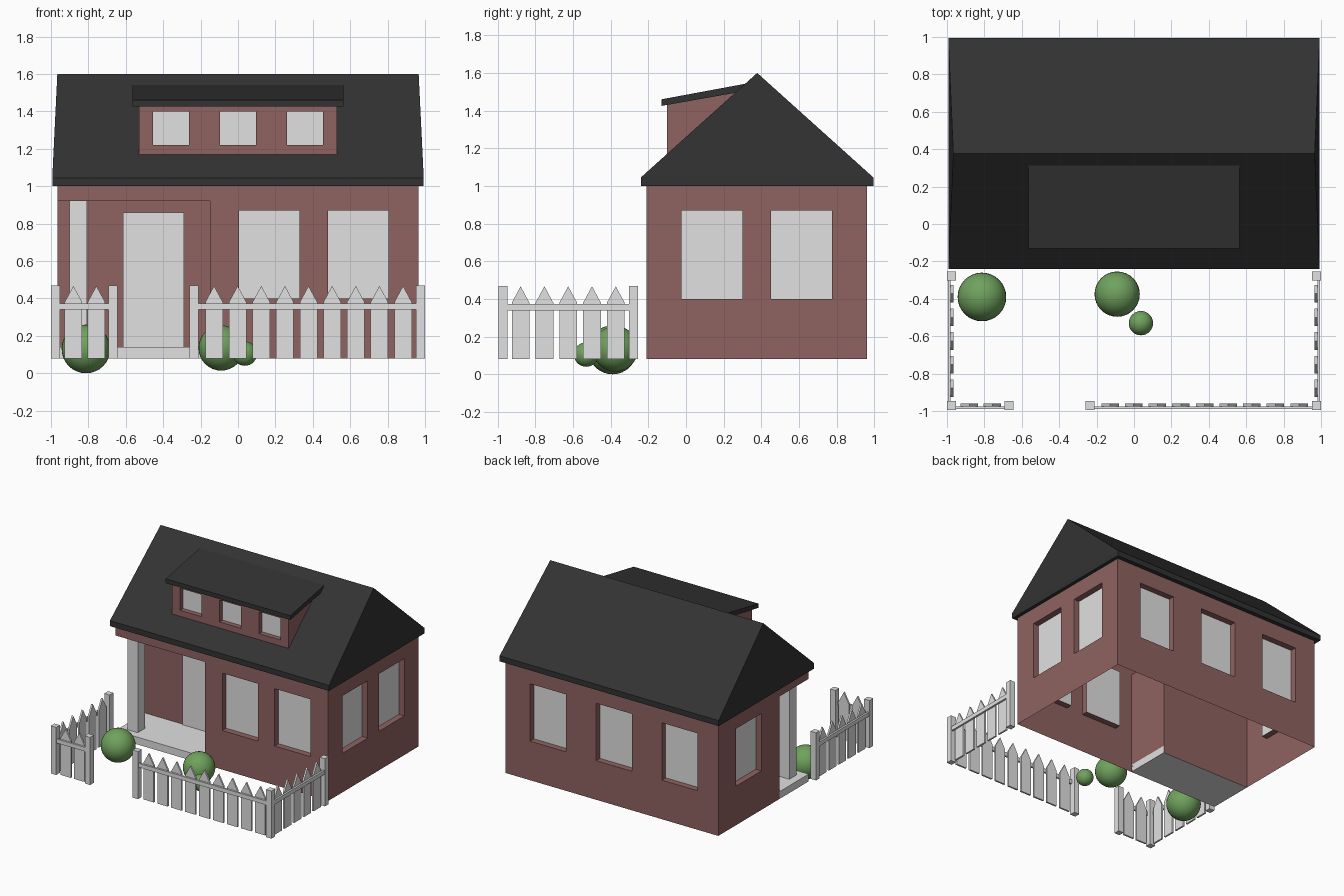
import bpy, bmesh, math
from mathutils import Vector

if "Cube" in bpy.data.objects:
    bpy.data.objects.remove(bpy.data.objects["Cube"])


def material(name, rgb):
    m = bpy.data.materials.new(name)
    m.diffuse_color = (*rgb, 1)
    m.use_nodes = True
    m.node_tree.nodes["Principled BSDF"].inputs["Base Color"].default_value = m.diffuse_color
    return m


BRICK = material("brick red", (0.275, 0.125, 0.120))
WHITE = material("off white", (0.75, 0.75, 0.75))
ROOF = material("roof charcoal", (0.032, 0.032, 0.032))
GREEN = material("bush green", (0.16, 0.36, 0.11))


def finish(name, bm, *mats, fix=True):
    bmesh.ops.remove_doubles(bm, verts=bm.verts, dist=1e-4)
    if fix:
        bmesh.ops.recalc_face_normals(bm, faces=bm.faces)
    me = bpy.data.meshes.new(name)
    bm.to_mesh(me)
    bm.free()
    for m in mats:
        me.materials.append(m)
    ob = bpy.data.objects.new(name, me)
    bpy.context.collection.objects.link(ob)
    return ob


def face(bm, pts, mat=0):
    f = bm.faces.new([bm.verts.new(p) for p in pts])
    f.material_index = mat


def prism(bm, pts, offset):
    """Closed solid: polygon swept along an offset vector."""
    a = [Vector(p) for p in pts]
    b = [p + Vector(offset) for p in a]
    face(bm, a[::-1])
    face(bm, b)
    for i in range(len(a)):
        j = (i + 1) % len(a)
        face(bm, [a[i], a[j], b[j], b[i]])


def box(bm, x0, x1, y0, y1, z0, z1):
    prism(bm, [(x0, y0, z0), (x1, y0, z0), (x1, y1, z0), (x0, y1, z0)], (0, 0, z1 - z0))


def wall(bm, start, end, z0, z1, wins=(), wz=(0.40, 0.87), depth=0.05):
    """Wall facing right of start->end, with recessed panes given along its run."""
    s = Vector((*start, 0))
    u = Vector((*end, 0)) - s
    length = u.length
    u.normalize()
    n = u.cross(Vector((0, 0, 1)))
    P = lambda a, z, d=0: s + u * a - n * d + Vector((0, 0, z))
    us = sorted([0, length] + [v for w in wins for v in w])
    zs = [z0, *wz, z1] if wins else [z0, z1]
    for i in range(len(us) - 1):
        for j in range(len(zs) - 1):
            a, b, c, d = us[i], us[i + 1], zs[j], zs[j + 1]
            ring = [(a, c), (b, c), (b, d), (a, d)]
            if i % 2 and j == 1:
                face(bm, [P(*r, depth) for r in ring], 1)
                for k in range(4):
                    p, q = ring[k], ring[(k + 1) % 4]
                    face(bm, [P(*p), P(*q), P(*q, depth), P(*p, depth)])
            else:
                face(bm, [P(*r) for r in ring])


# House walls with recessed windows, open below
X, Y0, Y1, Z0, Z1 = 0.965, -0.21, 0.96, 0.08, 1.0
PX, PY, PZ = -0.15, 0.17, 0.92           # porch recess limits
W = 0.325
bm = bmesh.new()
wall(bm, (PX, Y0), (X, Y0), Z0, Z1, [(c - PX, c - PX + W) for c in (0.005, 0.48)])
wall(bm, (X, Y0), (X, Y1), Z0, Z1, [(c - Y0, c - Y0 + W) for c in (-0.025, 0.45)])
wall(bm, (X, Y1), (-X, Y1), Z0, Z1, [(X - c - W / 2, X - c + W / 2) for c in (0.58, -0.02, -0.615)])
wall(bm, (-X, Y1), (-X, PY), Z0, PZ, [(0.232, 0.232 + W)])
wall(bm, (-X, PY), (PX, PY), Z0, PZ)
wall(bm, (PX, PY), (PX, Y0), Z0, PZ)
wall(bm, (-X, Y1), (-X, Y0), PZ, Z1)
wall(bm, (-X, Y0), (PX, Y0), PZ, Z1)
face(bm, [(-X, Y0, PZ), (-X, PY, PZ), (PX, PY, PZ), (PX, Y0, PZ)])
finish("house_walls", bm, BRICK, WHITE, fix=False)

# Porch floor, column and door
bm = bmesh.new()
box(bm, -X, PX, Y0, PY, 0.08, 0.14)
finish("porch_floor", bm, WHITE)
bm = bmesh.new()
box(bm, -0.90, -0.807, -0.145, -0.052, 0.14, PZ)
finish("porch_column", bm, WHITE)
bm = bmesh.new()
box(bm, -0.615, -0.288, PY - 0.009, PY - 0.001, 0.14, 0.86)
finish("front_door", bm, WHITE)

# Main roof: eave slab rising to a ridge with slightly leaning gables
bm = bmesh.new()
E, R, ya, yb, ym = 0.993, 0.966, -0.24, 0.995, 0.378
box(bm, -E, E, ya, yb, 1.0, 1.045)
bm.faces.ensure_lookup_table()
bmesh.ops.delete(bm, geom=[f for f in bm.faces if f.calc_center_median().z > 1.044], context='FACES')
l, r, z = (-R, ym, 1.6), (R, ym, 1.6), 1.045
face(bm, [(-E, ya, z), (E, ya, z), r, l])
face(bm, [(E, yb, z), (-E, yb, z), l, r])
face(bm, [(E, ya, z), (E, yb, z), r])
face(bm, [(-E, yb, z), (-E, ya, z), l])
finish("main_roof", bm, ROOF)

# Dormer walls with three windows
bm = bmesh.new()
D, DY = 0.528, -0.10
wall(bm, (-D, DY), (D, DY), 1.165, 1.435, [(D + c - 0.097, D + c + 0.097) for c in (-0.358, 0, 0.358)],
     (1.22, 1.40), 0.04)
side = [(DY, 1.165), (0.27, 1.498), (DY, 1.435)]
face(bm, [(D, *p) for p in side])
face(bm, [(-D, *p) for p in side[::-1]])
finish("dormer_walls", bm, BRICK, WHITE, fix=False)

# Dormer roof slab
bm = bmesh.new()
prism(bm, [(-0.565, *p) for p in ((-0.13, 1.425), (-0.13, 1.46), (0.312, 1.542), (0.265, 1.495))], (1.13, 0, 0))
finish("dormer_roof", bm, ROOF)

# Picket fence: pickets and rails along the front and both sides
STEP, HW = 0.1263, 0.047
bm = bmesh.new()
shape = [(-HW, 0.08), (HW, 0.08), (HW, 0.38), (0, 0.467), (-HW, 0.38)]
for c in [-0.88, -0.757] + [-0.128 + STEP * i for i in range(9)]:
    prism(bm, [(c + a, -0.975, h) for a, h in shape], (0, 0.014, 0))
for s in (-1, 1):
    for i in range(5):
        c = -0.878 + STEP * i
        prism(bm, [(s * 0.98, c + a, h) for a, h in shape], (-s * 0.014, 0, 0))
finish("fence_pickets", bm, WHITE)

bm = bmesh.new()
box(bm, -0.96, -0.68, -0.99, -0.975, 0.34, 0.373)
box(bm, -0.22, 0.96, -0.99, -0.975, 0.34, 0.373)
for s in (-1, 1):
    box(bm, *sorted((s * 0.995, s * 0.98)), -0.96, -0.29, 0.34, 0.373)
finish("fence_rails", bm, WHITE)

bm = bmesh.new()
for x, y in [(-0.976, -0.971), (0.976, -0.971), (-0.668, -0.971), (-0.234, -0.971),
             (-0.976, -0.278), (0.976, -0.278)]:
    box(bm, x - 0.024, x + 0.024, y - 0.024, y + 0.024, 0.08, 0.47)
finish("fence_posts", bm, WHITE)

# Round bushes
for i, (x, y, z, r) in enumerate([(-0.813, -0.39, 0.13, 0.13), (-0.09, -0.375, 0.135, 0.121),
                                  (0.037, -0.53, 0.105, 0.065)]):
    bpy.ops.mesh.primitive_uv_sphere_add(segments=32, ring_count=16, radius=r, location=(x, y, z))
    ob = bpy.context.object
    ob.name = f"bush_{i + 1}"
    ob.data.materials.append(GREEN)
    bpy.ops.object.shade_smooth()
